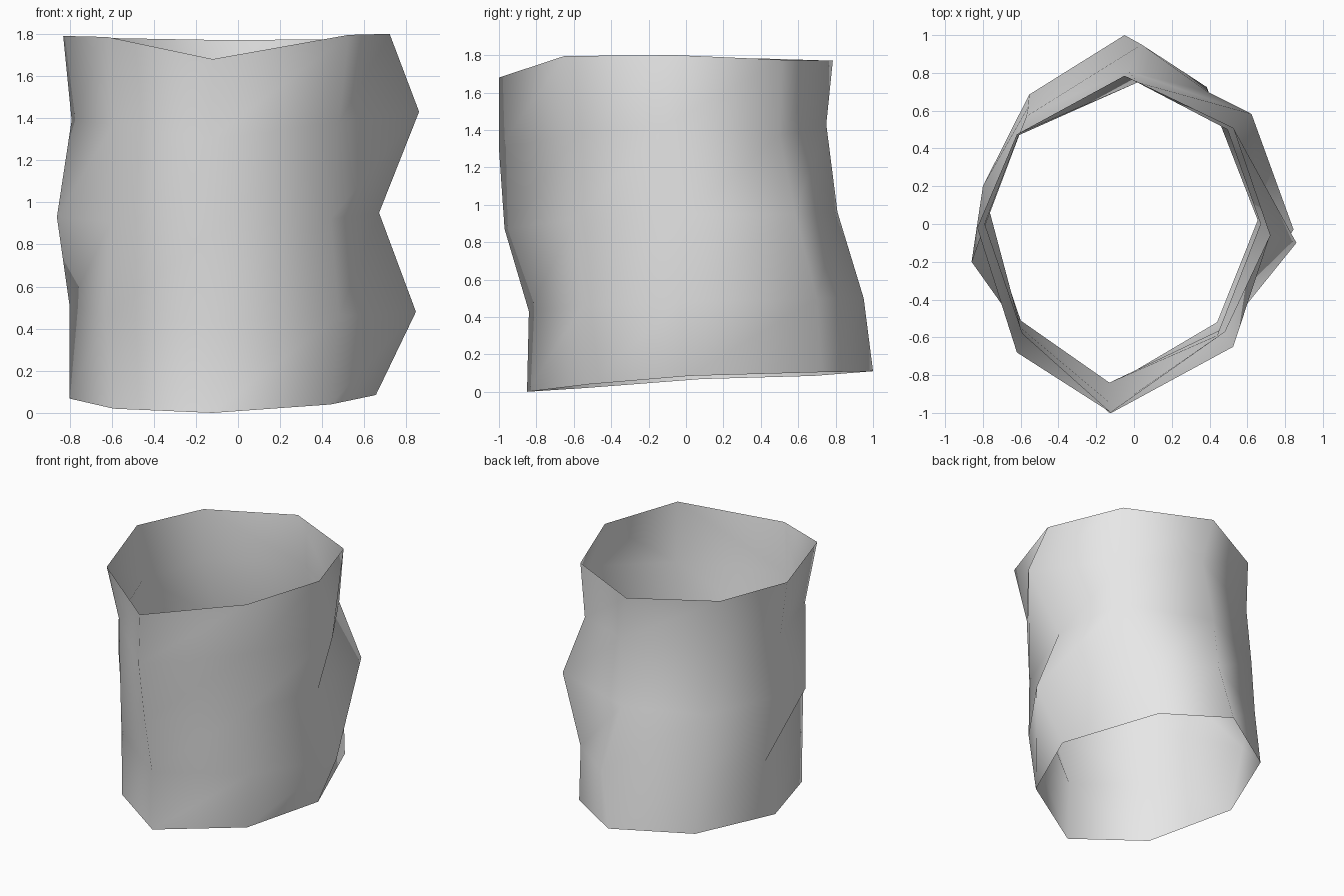
import bpy

# Five rings of a dented, open-ended tube, each with eight points
# order: back, back right, right, front right, front, front left, left, back left
rings = [
    [(-.05, 1.0, .11), (.385, .725, .105), (.655, .02, .085), (.44, -.52, .04),
     (-.12, -.85, .0), (-.59, -.54, .02), (-.80, .08, .068), (-.555, .685, .085)],
    [(.04, .95, .50), (.39, .70, .50), (.845, -.03, .48), (.48, -.55, .46),
     (-.13, -.84, .43), (-.63, -.49, .46), (-.80, .20, .51), (-.56, .62, .50)],
    [(-.03, .81, .96), (.622, .583, .95), (.67, .0, .95), (.44, -.59, .92),
     (-.10, -.97, .87), (-.60, -.55, .91), (-.86, -.20, .93), (-.57, .57, .94)],
    [(.02, .75, 1.43), (.495, .50, 1.37), (.86, -.10, 1.43), (.48, -.57, 1.38),
     (-.13, -1.0, 1.30), (-.59, -.58, 1.37), (-.79, .0, 1.39), (-.61, .47, 1.40)],
    [(-.05, .785, 1.77), (.525, .51, 1.775), (.72, -.06, 1.80), (.525, -.65, 1.795),
     (-.12, -1.0, 1.68), (-.62, -.68, 1.785), (-.83, -.02, 1.79), (-.62, .475, 1.78)],
]
n = 8

# Tube wall: quads between neighbouring rings, both ends left open
verts = [p for ring in rings for p in ring]
faces = []
for r in range(len(rings) - 1):
    for i in range(n):
        j = (i + 1) % n
        faces.append((r * n + j, r * n + i, (r + 1) * n + i, (r + 1) * n + j))

mesh = bpy.data.meshes.new("dented_tube")
mesh.from_pydata(verts, [], faces)
mesh.polygons.foreach_set("use_smooth", [True] * len(faces))

# Single grey colour
grey = bpy.data.materials.new("light_grey")
grey.diffuse_color = (.8, .8, .8, 1)
mesh.materials.append(grey)
mesh.update()

tube = bpy.data.objects.new("dented_tube", mesh)
bpy.context.collection.objects.link(tube)
